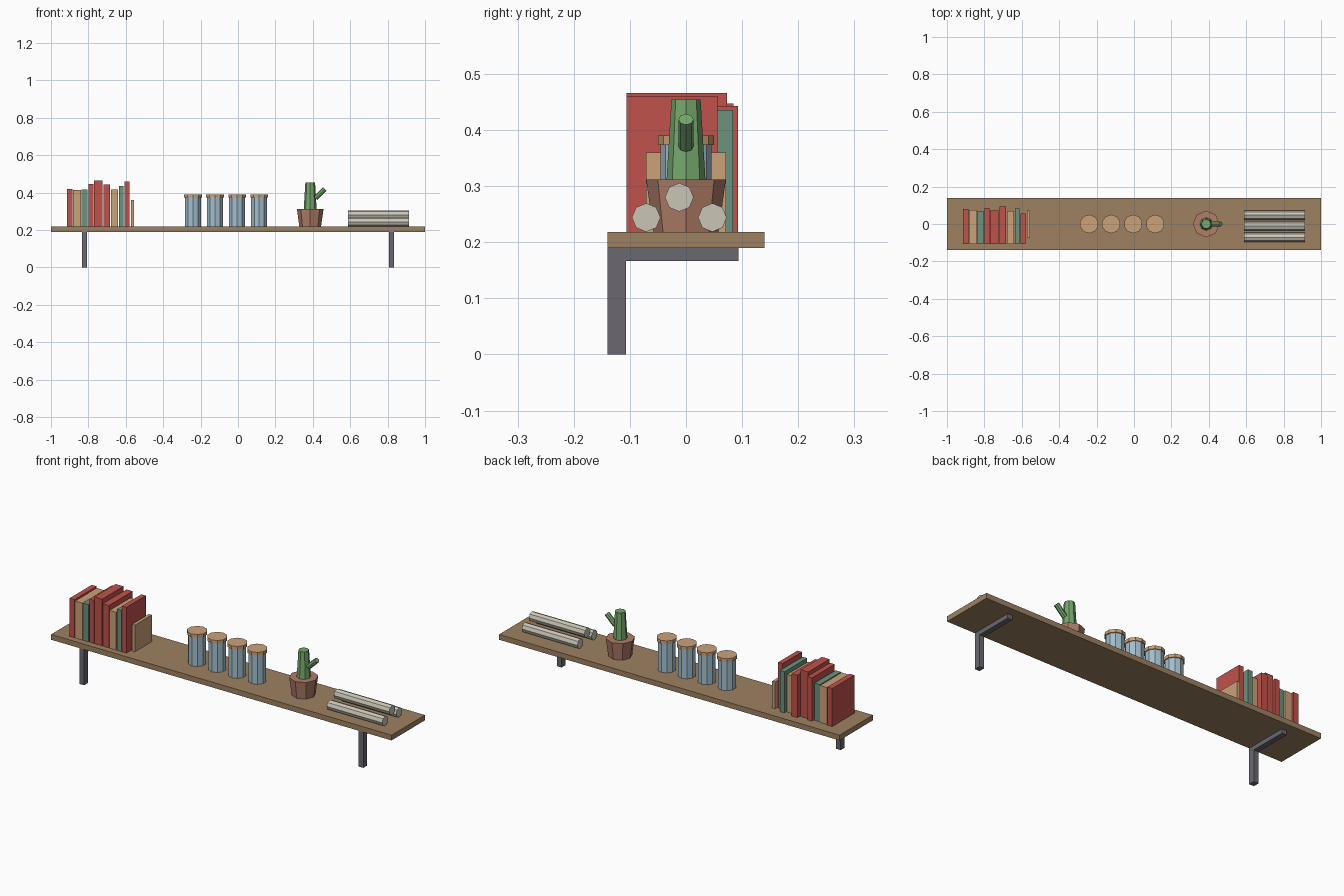
import bpy, bmesh, math
from mathutils import Matrix, Vector

if "Cube" in bpy.data.objects:
    bpy.data.objects.remove(bpy.data.objects["Cube"])


def material(name, rgb):
    m = bpy.data.materials.new(name)
    m.diffuse_color = (*rgb, 1)
    m.use_nodes = True
    m.node_tree.nodes["Principled BSDF"].inputs["Base Color"].default_value = m.diffuse_color
    return m


WOOD = material("shelf wood", (0.34, 0.22, 0.12))
METAL = material("grey metal", (0.145, 0.14, 0.16))
RED = material("red", (0.53, 0.085, 0.07))
TAN = material("tan", (0.59, 0.36, 0.19))
GREEN = material("book green", (0.15, 0.29, 0.21))
GLASS = material("pale blue glass", (0.37, 0.52, 0.61))
CLAY = material("clay", (0.44, 0.205, 0.14))
CACTUS = material("cactus green", (0.18, 0.39, 0.15))
PAPER = material("paper", (0.59, 0.56, 0.47))


def finish(name, bm, mat):
    bmesh.ops.recalc_face_normals(bm, faces=bm.faces)
    me = bpy.data.meshes.new(name)
    bm.to_mesh(me)
    bm.free()
    me.materials.append(mat)
    ob = bpy.data.objects.new(name, me)
    bpy.context.collection.objects.link(ob)
    return ob


def box(name, x0, x1, y0, y1, z0, z1, mat):
    bm = bmesh.new()
    size = Matrix.Diagonal((x1 - x0, y1 - y0, z1 - z0, 1))
    mid = Matrix.Translation(((x0 + x1) / 2, (y0 + y1) / 2, (z0 + z1) / 2))
    bmesh.ops.create_cube(bm, size=1, matrix=mid @ size)
    return finish(name, bm, mat)


def prism(name, start, end, r0, r1, sides, mat):
    """Capped, optionally tapered prism running from start to end."""
    a, b = Vector(start), Vector(end)
    axis = b - a
    tilt = math.atan2(axis.x, axis.z)
    bm = bmesh.new()
    bmesh.ops.create_cone(
        bm, cap_ends=True, segments=sides, radius1=r0, radius2=r1, depth=axis.length,
        matrix=Matrix.Translation((a + b) / 2) @ Matrix.Rotation(tilt, 4, 'Y'))
    return finish(name, bm, mat)


TOP = 0.218

# Shelf board
box("shelf_board", -1, 1, -0.14, 0.14, 0.19, TOP, WOOD)

# L-shaped brackets, extruded from a side profile
L = [(-0.14, 0), (-0.107, 0), (-0.107, 0.167), (0.094, 0.167), (0.094, 0.19), (-0.14, 0.19)]
for side, x in (("left", -0.82), ("right", 0.82)):
    bm = bmesh.new()
    face = bm.faces.new([bm.verts.new((x - 0.014, y, z)) for y, z in L])
    ext = bmesh.ops.extrude_face_region(bm, geom=[face])
    moved = [v for v in ext["geom"] if isinstance(v, bmesh.types.BMVert)]
    bmesh.ops.translate(bm, verts=moved, vec=(0.028, 0, 0))
    finish(side + "_bracket", bm, METAL)

# Row of books: left, right, depth end, top, colour
books = [
    (-0.915, -0.886, 0.080, 0.420, RED),
    (-0.882, -0.840, 0.075, 0.414, TAN),
    (-0.836, -0.804, 0.070, 0.416, GREEN),
    (-0.799, -0.772, 0.085, 0.447, RED),
    (-0.769, -0.724, 0.073, 0.466, RED),
    (-0.720, -0.684, 0.093, 0.443, RED),
    (-0.680, -0.642, 0.069, 0.418, TAN),
    (-0.637, -0.611, 0.084, 0.436, GREEN),
    (-0.607, -0.581, 0.056, 0.461, RED),
]
for i, (x0, x1, y1, z1, mat) in enumerate(books):
    box(f"book_{i + 1}", x0, x1, -0.106, y1, TOP, z1, mat)
box("bookend", -0.573, -0.556, -0.071, 0.071, TOP, 0.36, TAN)

# Jars with lids
for i in range(4):
    x = -0.24 + 0.1178 * i
    prism(f"jar_{i + 1}", (x, 0, TOP), (x, 0, 0.373), 0.045, 0.045, 10, GLASS)
    prism(f"jar_lid_{i + 1}", (x, 0, 0.373), (x, 0, 0.39), 0.05, 0.05, 10, TAN)

# Potted cactus
PX = 0.386
prism("pot", (PX, 0, TOP), (PX, 0, 0.312), 0.058, 0.071, 8, CLAY)
prism("cactus_stem", (PX, 0, 0.305), (PX, 0, 0.454), 0.035, 0.026, 8, CACTUS)
prism("cactus_arm", (PX + 0.028, 0, 0.371), (PX + 0.078, 0, 0.419), 0.0135, 0.0135, 8, CACTUS)

# Stack of paper rolls
for i, (y, z) in enumerate([(-0.071, 0.244), (-0.012, 0.28), (0.047, 0.244)]):
    prism(f"paper_roll_{i + 1}", (0.588, y, z), (0.914, y, z), 0.0255, 0.0255, 8, PAPER)
